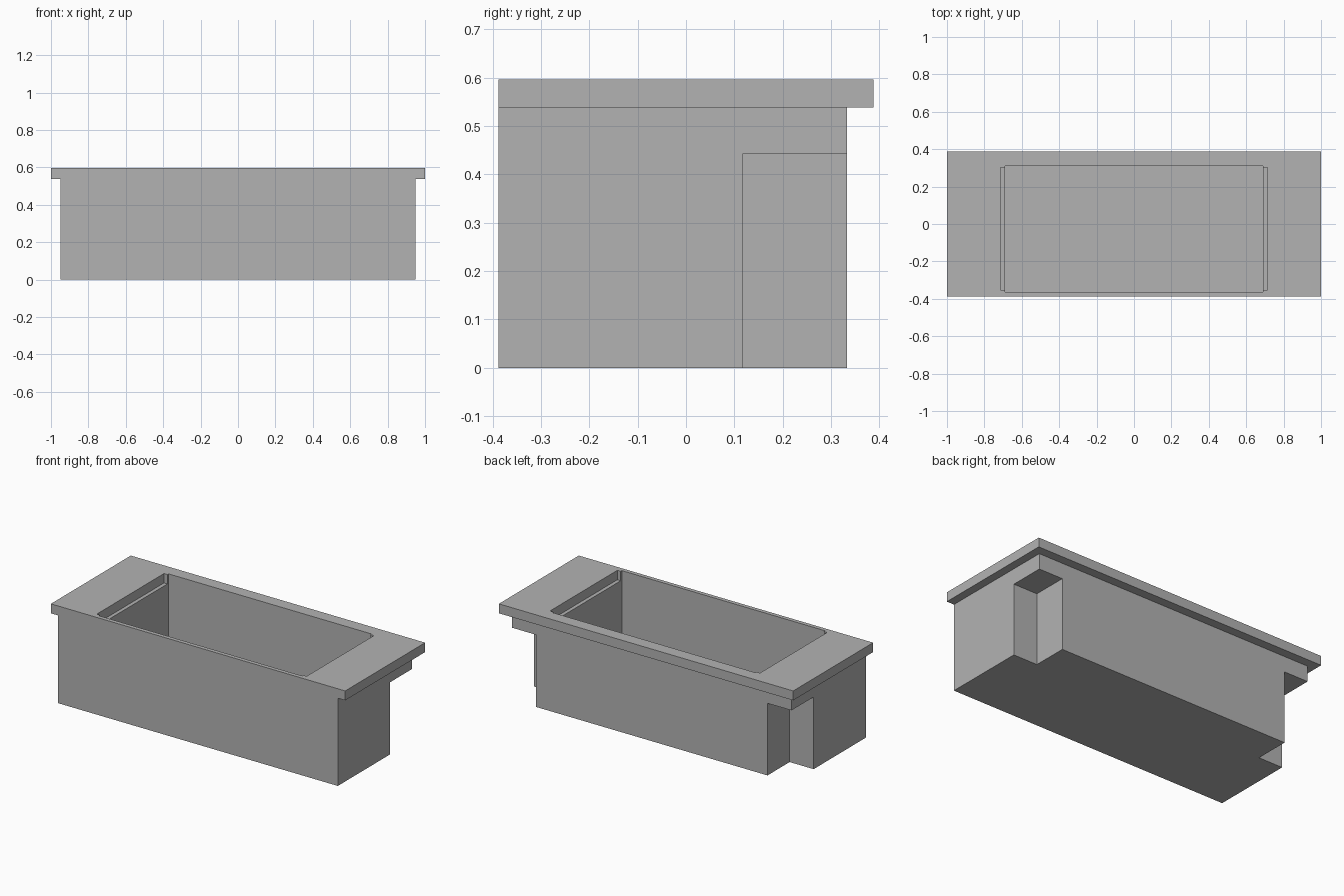
import bpy
import bmesh
from math import radians
from mathutils import Vector

cube = bpy.data.objects.get("Cube")
if cube:
    bpy.data.objects.remove(cube, do_unlink=True)

# Main dimensions
HALF_X, HALF_Y, TOP = 1.0, 0.388, 0.597
RIM_Z = 0.539          # underside of the rim
BODY_X, BODY_BACK = 0.95, 0.333
OVER = 0.1             # how far cutters run past the block

grey = bpy.data.materials.new("plain grey")
grey.use_nodes = True
colour = (0.45, 0.45, 0.45, 1)
grey.diffuse_color = colour
grey.node_tree.nodes["Principled BSDF"].inputs["Base Color"].default_value = colour


def box(name, low, high):
    """Box between two opposite corners."""
    low, high = Vector(low), Vector(high)
    bm = bmesh.new()
    bmesh.ops.create_cube(bm, size=1)
    for v in bm.verts:
        v.co = (low + high) / 2 + v.co * (high - low)
    mesh = bpy.data.meshes.new(name)
    bm.to_mesh(mesh)
    bm.free()
    mesh.materials.append(grey)
    obj = bpy.data.objects.new(name, mesh)
    bpy.context.collection.objects.link(obj)
    return obj


def carve(target, low, high):
    """Cut a box out of the target and discard the cutter."""
    cutter = box("cutter", low, high)
    cutter.hide_render = True
    mod = target.modifiers.new("carve", 'BOOLEAN')
    mod.operation = 'DIFFERENCE'
    mod.solver = 'EXACT'
    mod.object = cutter
    bpy.context.view_layer.objects.active = target
    bpy.ops.object.modifier_apply(modifier=mod.name)
    bpy.data.objects.remove(cutter, do_unlink=True)


trough = box("trough", (-HALF_X, -HALF_Y, 0), (HALF_X, HALF_Y, TOP))

# Back overhang of the rim
carve(trough, (-HALF_X - OVER, BODY_BACK, -OVER), (HALF_X + OVER, HALF_Y + OVER, RIM_Z))

for side in (-1, 1):
    def span(inner, outer):
        return sorted((side * inner, side * outer))

    # End overhang of the rim
    a, b = span(BODY_X, HALF_X + OVER)
    carve(trough, (a, -HALF_Y - OVER, -OVER), (b, HALF_Y + OVER, RIM_Z))
    # Back corner notch
    a, b = span(0.787, HALF_X + OVER)
    carve(trough, (a, 0.118, -OVER), (b, HALF_Y + OVER, 0.443))

# Deep basin
carve(trough, (-0.69, -0.363, 0.025), (0.69, 0.311, TOP + OVER))
# Shallow ledges at both ends of the basin
carve(trough, (-0.713, -0.352, RIM_Z), (0.713, 0.301, TOP + OVER))

# Merge coplanar pieces left by the cuts
bm = bmesh.new()
bm.from_mesh(trough.data)
bmesh.ops.remove_doubles(bm, verts=bm.verts, dist=0.0001)
bmesh.ops.dissolve_limit(bm, angle_limit=radians(1), verts=bm.verts, edges=bm.edges)
bm.to_mesh(trough.data)
bm.free()
